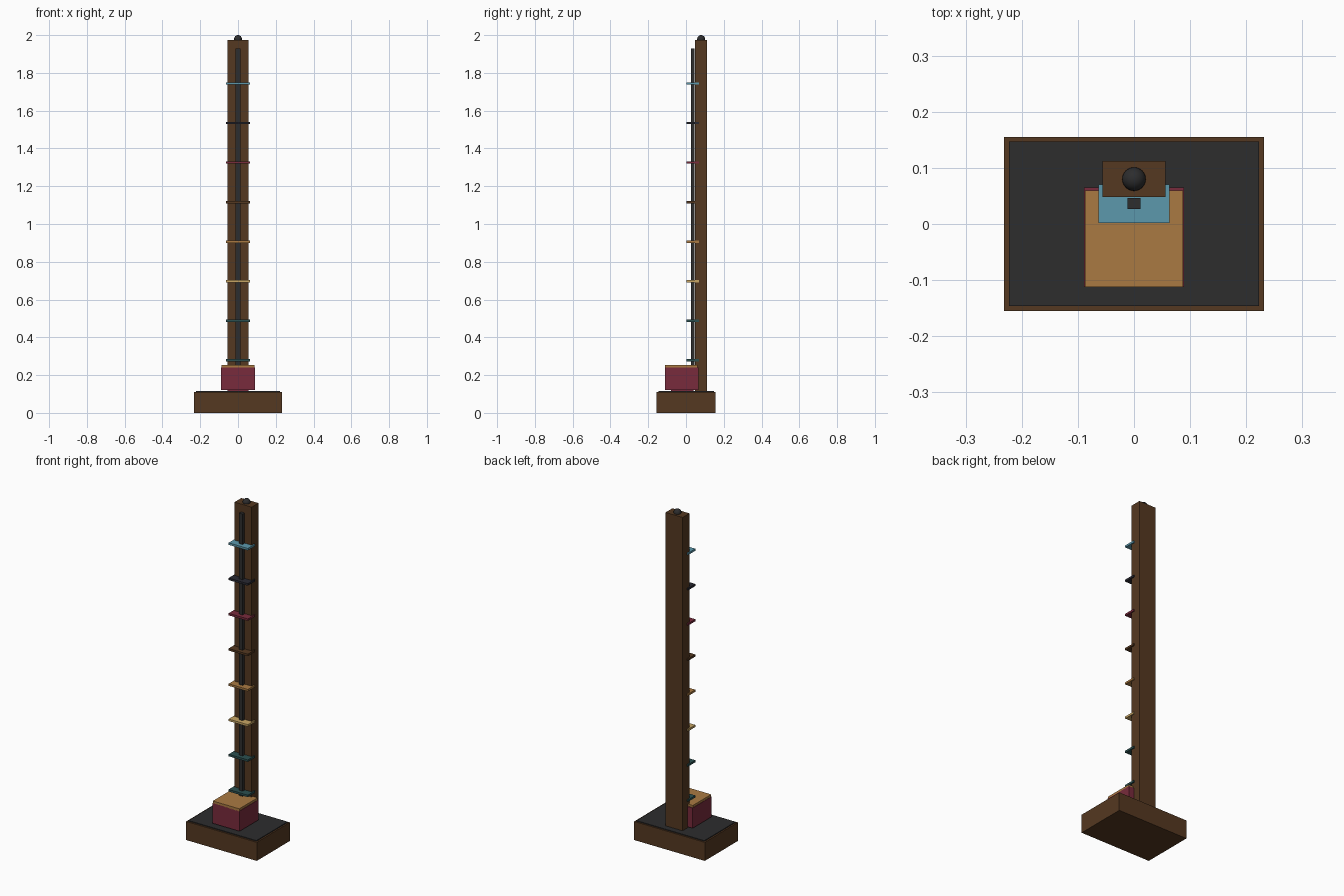
import bpy

cube = bpy.data.objects.get("Cube")
if cube:
    bpy.data.objects.remove(cube, do_unlink=True)


def material(name, r, g, b):
    m = bpy.data.materials.new(name)
    m.use_nodes = True
    m.diffuse_color = (r, g, b, 1)
    m.node_tree.nodes["Principled BSDF"].inputs["Base Color"].default_value = (r, g, b, 1)
    return m


walnut = material("walnut brown", 0.09, 0.04, 0.015)
charcoal = material("charcoal", 0.026, 0.026, 0.027)
crimson = material("crimson", 0.19, 0.024, 0.045)
tan = material("tan", 0.40, 0.195, 0.055)
blue = material("sky blue", 0.107, 0.314, 0.413)
sand = material("sand", 0.58, 0.38, 0.13)
teal = material("dark teal", 0.025, 0.08, 0.08)
ink = material("ink", 0.022, 0.022, 0.032)


def box(name, mat, x, y0, y1, z0, z1):
    """Box symmetric in x with half width x."""
    bpy.ops.mesh.primitive_cube_add(size=1, location=(0, (y0 + y1) / 2, (z0 + z1) / 2))
    o = bpy.context.object
    o.name = name
    o.scale = (2 * x, y1 - y0, z1 - z0)
    bpy.ops.object.transform_apply(location=False, rotation=False, scale=True)
    o.data.materials.append(mat)
    return o


# Plinth with inlaid top
box("plinth", walnut, 0.232, -0.155, 0.155, 0, 0.11)
box("plinth_top", charcoal, 0.223, -0.146, 0.147, 0.105, 0.115)

# Tall post with ball finial
box("post", walnut, 0.056, 0.048, 0.112, 0.11, 1.975)
bpy.ops.mesh.primitive_uv_sphere_add(segments=24, ring_count=12, radius=0.021,
                                     location=(0, 0.08, 1.979))
finial = bpy.context.object
finial.name = "finial"
finial.data.materials.append(charcoal)
bpy.ops.object.shade_smooth_by_angle()

# Front rail
box("rail", charcoal, 0.012, 0.027, 0.046, 0.25, 1.93)

# Box with lid on a small foot
box("box_foot", crimson, 0.055, -0.08, 0.04, 0.11, 0.122)
box("box_body", crimson, 0.089, -0.112, 0.065, 0.121, 0.241)
box("box_lid", tan, 0.087, -0.112, 0.06, 0.238, 0.254)

# Evenly spaced rungs, bottom to top
for i, mat in enumerate([teal, teal, sand, tan, walnut, crimson, ink, blue]):
    z = 0.279 + 0.2092 * i
    box(f"rung_{i + 1}", mat, 0.063, 0.002, 0.07, z - 0.006, z + 0.006)
